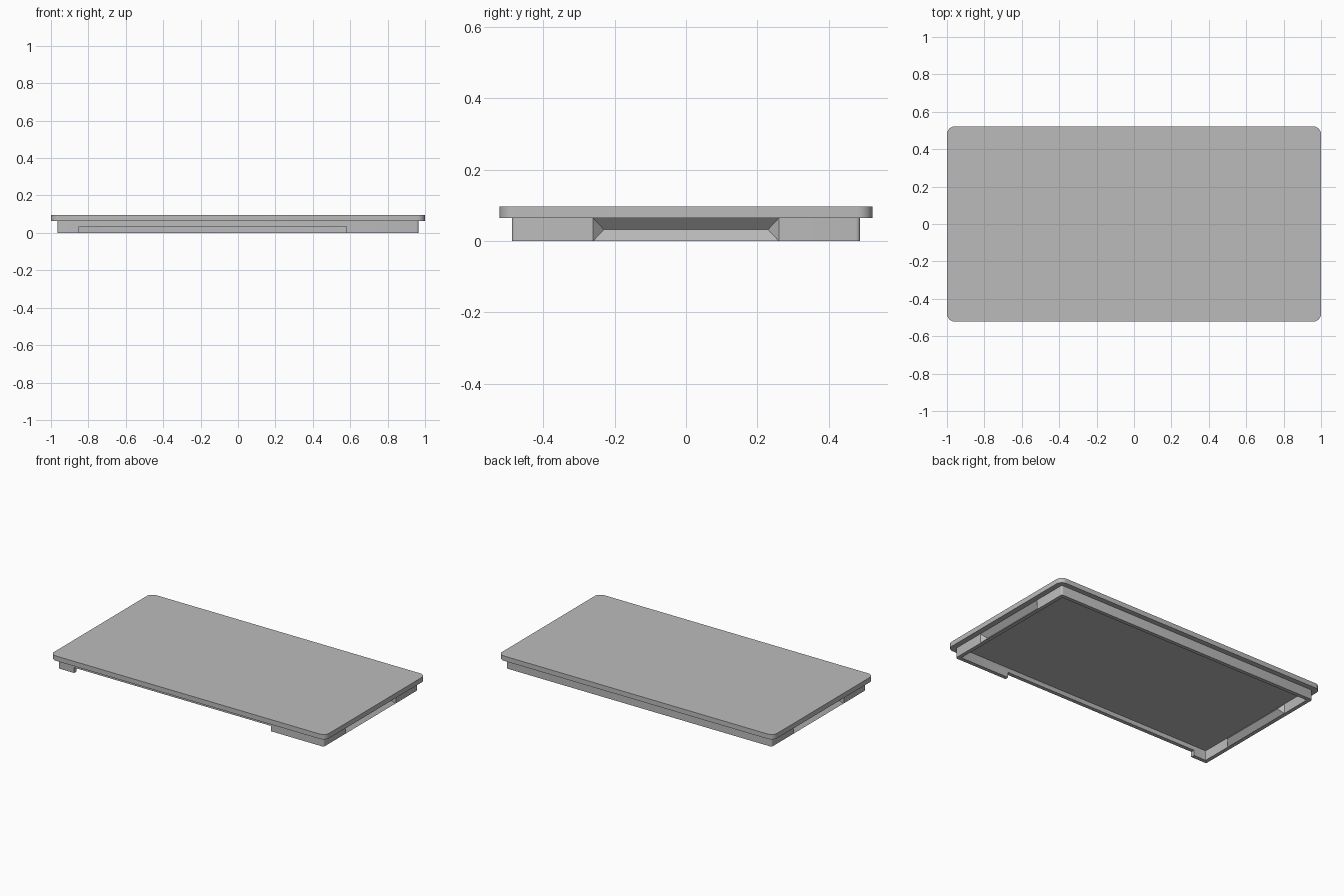
import bpy, bmesh
from math import cos, sin, pi

if "Cube" in bpy.data.objects:
    bpy.data.objects.remove(bpy.data.objects["Cube"])

grey = bpy.data.materials.new("plain grey")
grey.use_nodes = True
grey.diffuse_color = (0.5, 0.5, 0.5, 1)
grey.node_tree.nodes["Principled BSDF"].inputs["Base Color"].default_value = (0.5, 0.5, 0.5, 1)

LID_X, LID_Y, LID_TOP = 1.0, 0.522, 0.096
RIM_X, RIM_Y, RIM_TOP = 0.965, 0.488, 0.064
WALL = 0.025
GRIP, INSET = 0.26, 0.03      # half length of grip, and its side slope


def outline(hx, hy, r, steps, grip=None):
    """Counter-clockwise rounded rectangle, with optional grip points on the ends."""
    pts = []
    for k, (sx, sy) in enumerate([(1, 1), (-1, 1), (-1, -1), (1, -1)]):
        if grip and k in (0, 2):
            pts += [(sx * hx, -sx * grip), (sx * hx, sx * grip)]
        for i in range(steps + 1):
            a = (k + i / steps) * pi / 2
            pts.append((sx * (hx - r) + r * cos(a), sy * (hy - r) + r * sin(a)))
    return pts


def finish(name, bm):
    bmesh.ops.recalc_face_normals(bm, faces=bm.faces)
    mesh = bpy.data.meshes.new(name)
    bm.to_mesh(mesh)
    bm.free()
    mesh.materials.append(grey)
    obj = bpy.data.objects.new(name, mesh)
    bpy.context.collection.objects.link(obj)
    return obj


def activate(obj):
    bpy.ops.object.select_all(action="DESELECT")
    obj.select_set(True)
    bpy.context.view_layer.objects.active = obj


def ring(bm, pts, z):
    return [bm.verts.new((x, y, z)) for x, y in pts]


def wall(bm, low, high, depth):
    """Wall between two loops; the grip spans fold inward to a ridge."""
    n = len(low)
    for i in range(n):
        j = (i + 1) % n
        a, b, c, d = low[i], low[j], high[j], high[i]
        if i not in (0, n // 2):
            bm.faces.new((a, b, c, d))
            continue
        s = 1 if a.co.x > 0 else -1
        x, z = a.co.x - s * depth, RIM_TOP / 2
        p = bm.verts.new((x, -s * (GRIP - INSET), z))
        q = bm.verts.new((x, s * (GRIP - INSET), z))
        for face in ((a, b, q, p), (b, c, q), (c, d, p, q), (d, a, p)):
            bm.faces.new(face)


# Flat lid with rounded corners
bm = bmesh.new()
plate = bm.faces.new(ring(bm, outline(LID_X, LID_Y, 0.042, 8), RIM_TOP))
top = bmesh.ops.extrude_face_region(bm, geom=[plate], use_keep_orig=True)["geom"]
bmesh.ops.translate(bm, vec=(0, 0, LID_TOP - RIM_TOP),
                    verts=[v for v in top if isinstance(v, bmesh.types.BMVert)])
lid = finish("lid", bm)

# Thin rim under the lid, with a folded finger grip in each end
bm = bmesh.new()
outer = outline(RIM_X, RIM_Y, 0.012, 4, GRIP)
inner = outline(RIM_X - WALL, RIM_Y - WALL, 0.004, 4, GRIP)
loops = []
for pts in (outer, inner):
    low, high = ring(bm, pts, 0), ring(bm, pts, RIM_TOP)
    wall(bm, low, high, INSET)
    loops.append((low, high))
for o, i in zip(*loops):
    for k in range(len(o)):
        m = (k + 1) % len(o)
        bm.faces.new((o[k], o[m], i[m], i[k]))
rim = finish("rim", bm)

# Long notch cut out of the front wall
bm = bmesh.new()
bmesh.ops.create_cube(bm, size=1)
bmesh.ops.scale(bm, vec=(1.43, 0.1, 0.07), verts=bm.verts)
bmesh.ops.translate(bm, vec=(-0.135, -RIM_Y, 0), verts=bm.verts)
cutter = finish("notch_cutter", bm)
cutter.hide_render = True
cut = rim.modifiers.new("front notch", "BOOLEAN")
cut.operation, cut.solver, cut.object = "DIFFERENCE", "EXACT", cutter
activate(rim)
bpy.ops.object.modifier_apply(modifier=cut.name)
bpy.data.objects.remove(cutter)

for obj in (lid, rim):
    activate(obj)
    bpy.ops.object.shade_smooth_by_angle(angle=pi / 6)
